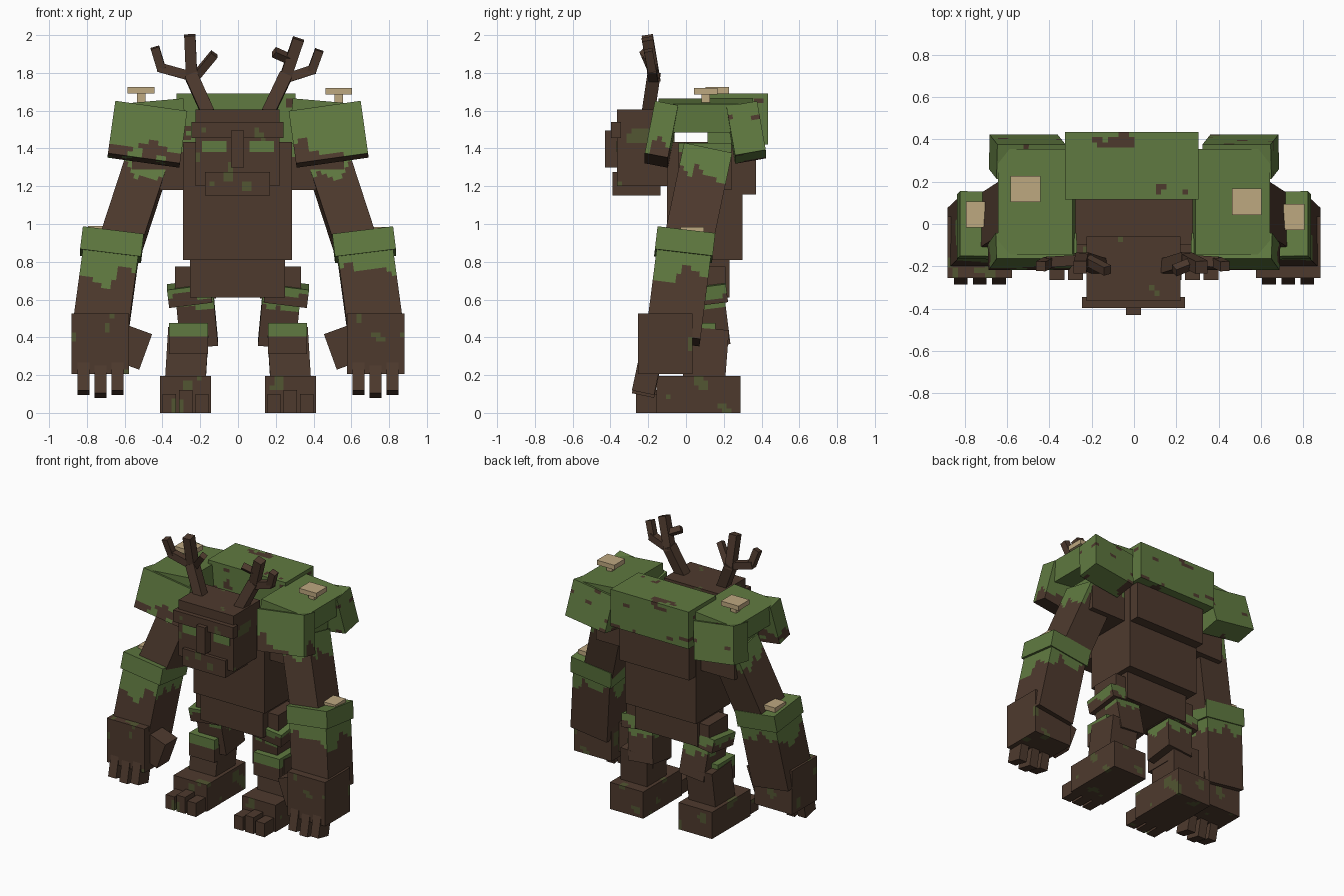
import bpy, bmesh
from mathutils import Matrix, Vector, Euler, noise
from math import radians

if "Cube" in bpy.data.objects:
    bpy.data.objects.remove(bpy.data.objects["Cube"])


def material(name, rgb):
    m = bpy.data.materials.new(name)
    m.use_nodes = True
    m.diffuse_color = (*rgb, 1)
    m.node_tree.nodes["Principled BSDF"].inputs["Base Color"].default_value = (*rgb, 1)
    return m


MATS = [material("bark brown", (0.076, 0.042, 0.027)),
        material("moss green", (0.117, 0.195, 0.052)),
        material("olive spots", (0.085, 0.092, 0.032)),
        material("mushroom tan", (0.515, 0.392, 0.216))]
BARK, MOSS, OLIVE, TAN = range(4)


# Paint rules: each returns a colour index for a point
def drip(line, amp=0.09):
    def rule(p):
        ragged = line + amp * noise.noise(Vector((p.x * 15, p.y * 15, 0.5)))
        return MOSS if p.z > ragged else BARK
    return rule


def spots(p):
    return OLIVE if noise.noise(p * 11) > 0.42 else BARK


def specks(p):
    return BARK if noise.noise(Vector((p.x * 9, p.y * 9, p.z * 22))) > 0.48 else MOSS


def patches(p):
    worn = noise.noise(Vector((p.x * 10, p.y * 10, p.z * 16)))
    return BARK if p.z < 1.4 + 0.14 * worn else MOSS


def knee_band(p):
    return MOSS if 0.415 < p.z < 0.48 else BARK


def block(name, matrix, size, paint=BARK, cell=0.025):
    bm = bmesh.new()
    bmesh.ops.create_cube(bm, size=1)
    bmesh.ops.scale(bm, vec=size, verts=bm.verts)
    rule = callable(paint)
    if rule:  # slice into small cells so that the rule can colour them
        for axis in range(3):
            n = max(1, round(size[axis] / cell))
            normal = Vector([float(i == axis) for i in range(3)])
            for k in range(1, n):
                bmesh.ops.bisect_plane(bm, geom=bm.verts[:] + bm.edges[:] + bm.faces[:],
                                       plane_co=normal * size[axis] * (k / n - 0.5),
                                       plane_no=normal)
    for f in bm.faces:
        f.material_index = paint(matrix @ f.calc_center_median()) if rule else paint
    mesh = bpy.data.meshes.new(name)
    bm.to_mesh(mesh)
    bm.free()
    for m in MATS:
        mesh.materials.append(m)
    ob = bpy.data.objects.new(name, mesh)
    ob.matrix_world = matrix
    bpy.context.collection.objects.link(ob)


def box(name, centre, size, paint=BARK, rot=(0, 0, 0)):
    turn = Euler([radians(a) for a in rot]).to_matrix().to_4x4()
    block(name, Matrix.Translation(centre) @ turn, size, paint)


def span(name, x, y, z, paint=BARK):
    ends = (x, y, z)
    box(name, [sum(e) / 2 for e in ends], [e[1] - e[0] for e in ends], paint)


def limb(name, a, b, width, depth, paint=BARK):
    a, b = Vector(a), Vector(b)
    up = (a - b).normalized()
    side = Vector((1, 0, 0))
    if abs(up.x) > 0.9:
        side = Vector((0, 0, 1))
    side = (side - up * side.dot(up)).normalized()
    m = Matrix((side, up.cross(side), up)).transposed().to_4x4()
    block(name, Matrix.Translation((a + b) / 2) @ m, (width, depth, (a - b).length), paint)


def mushroom(name, x, y, z, w, stem):
    box(name + "_stem", (x, y, z - 0.015 - stem / 2), (0.045, 0.045, stem), TAN)
    box(name + "_cap", (x, y, z), (w, 0.124, 0.034), TAN)


# Torso
span("chest", (-0.29, 0.285), (-0.1, 0.298), (0.81, 1.435))
span("upper_back", (-0.285, 0.28), (0.1, 0.37), (1.155, 1.43))
span("back_moss", (-0.325, 0.305), (0.115, 0.435), (1.42, 1.69), specks)
span("belly", (-0.255, 0.25), (-0.07, 0.23), (0.61, 0.82))

# Head
span("head", (-0.225, 0.22), (-0.365, -0.06), (1.2, 1.607), spots)
span("jaw", (-0.175, 0.17), (-0.39, -0.135), (1.15, 1.275), spots)
span("nose", (-0.037, 0.033), (-0.43, -0.35), (1.30, 1.495))
span("brow", (-0.245, 0.24), (-0.398, -0.345), (1.455, 1.54), spots)

# Antlers, as chains of square twigs
R, L = -1, 1
antlers = {
    "right": [((-0.25, -0.17, 1.79), (-0.16, -0.2, 1.59), 0.07),
              ((-0.255, -0.205, 2.0), (-0.245, -0.165, 1.76), 0.06),
              ((-0.42, -0.18, 1.83), (-0.24, -0.17, 1.78), 0.05),
              ((-0.44, -0.2, 1.935), (-0.405, -0.18, 1.82), 0.046),
              ((-0.125, -0.22, 1.9), (-0.22, -0.17, 1.785), 0.042)],
    "left": [((0.255, -0.17, 1.79), (0.16, -0.2, 1.59), 0.07),
             ((0.32, -0.205, 1.98), (0.245, -0.165, 1.76), 0.06),
             ((0.405, -0.18, 1.82), (0.25, -0.17, 1.77), 0.05),
             ((0.43, -0.2, 1.92), (0.39, -0.18, 1.81), 0.046),
             ((0.19, -0.22, 1.91), (0.29, -0.18, 1.865), 0.042)]}
for side, twigs in antlers.items():
    for i, (a, b, w) in enumerate(twigs):
        limb(f"{side}_antler_{i + 1}", a, b, w, w)

for s, side in ((R, "right_"), (L, "left_")):
    # Eye patch
    box(side + "eye", (s * 0.125, -0.366, 1.41), (0.13, 0.006, 0.06), MOSS)

    # Shoulder and its moss pads
    box(side + "shoulder", (s * 0.42, 0.1, 1.305), (0.28, 0.28, 0.25), drip(1.37, 0.04))
    box(side + "shoulder_moss", (s * 0.46, 0.105, 1.575), (0.355, 0.5, 0.15), MOSS,
        (0, s * 5, 0))
    box(side + "front_moss_flap", (s * 0.48, -0.13, 1.475), (0.385, 0.125, 0.285), patches,
        (-11, -s * 8, 0))
    box(side + "back_moss_flap", (s * 0.505, 0.318, 1.485), (0.325, 0.165, 0.265), specks,
        (10, -s * 8, 0))

    # Arm
    limb(side + "upper_arm", (s * 0.465, 0.11, 1.37), (s * 0.635, 0.0, 0.85),
         0.225, 0.26, drip(1.27))
    top, wrist = Vector((s * 0.66, 0, 0.94)), Vector((s * 0.735, -0.07, 0.39))
    limb(side + "forearm", top, wrist, 0.295, 0.29, drip(0.75, 0.14))
    limb(side + "forearm_moss", top + Vector((0, 0, 0.01)), top.lerp(wrist, 0.2),
         0.325, 0.308, MOSS)

    # Hand, with thumb and fingers
    box(side + "hand", (s * 0.73, -0.11, 0.365), (0.305, 0.29, 0.32), spots)
    box(side + "thumb", (s * 0.55, -0.12, 0.345), (0.13, 0.14, 0.2), BARK, (0, -s * 20, 0))
    for i in range(3):
        box(f"{side}finger_{i + 1}", (s * (0.638 + 0.09 * i), -0.21, 0.19 - 0.015 * (i == 1)),
            (0.064, 0.12, 0.17), BARK, (-12, 0, 0))

    # Leg
    box(side + "hip", (s * 0.225, 0.1, 0.69), (0.215, 0.22, 0.17))
    limb(side + "thigh", (s * 0.235, 0.085, 0.68), (s * 0.205, 0.125, 0.36),
         0.2, 0.22, drip(0.55, 0.05))
    limb(side + "thigh_moss", (s * 0.262, 0.085, 0.68), (s * 0.25, 0.097, 0.585),
         0.23, 0.25, drip(0.62, 0.05))
    limb(side + "shin", (s * 0.262, 0.115, 0.44), (s * 0.278, 0.095, 0.18), 0.215, 0.225)
    box(side + "knee", (s * 0.262, 0.055, 0.393), (0.208, 0.2, 0.165), knee_band)

    # Foot and toes
    box(side + "foot", (s * 0.278, 0.067, 0.0975), (0.27, 0.445, 0.195), spots)
    for i, h in enumerate((0.1, 0.12, 0.1)):
        box(f"{side}toe_{i + 1}", (s * (0.19 + 0.087 * i), -0.2, h / 2), (0.07, 0.13, h), spots)

# Mushrooms
mushroom("right_shoulder_mushroom", -0.513, 0.165, 1.707, 0.143, 0.05)
mushroom("left_shoulder_mushroom", 0.533, 0.105, 1.703, 0.14, 0.05)
mushroom("right_forearm_mushroom", -0.75, 0.045, 0.973, 0.09, 0.02)
mushroom("left_forearm_mushroom", 0.757, 0.033, 0.967, 0.1, 0.02)
